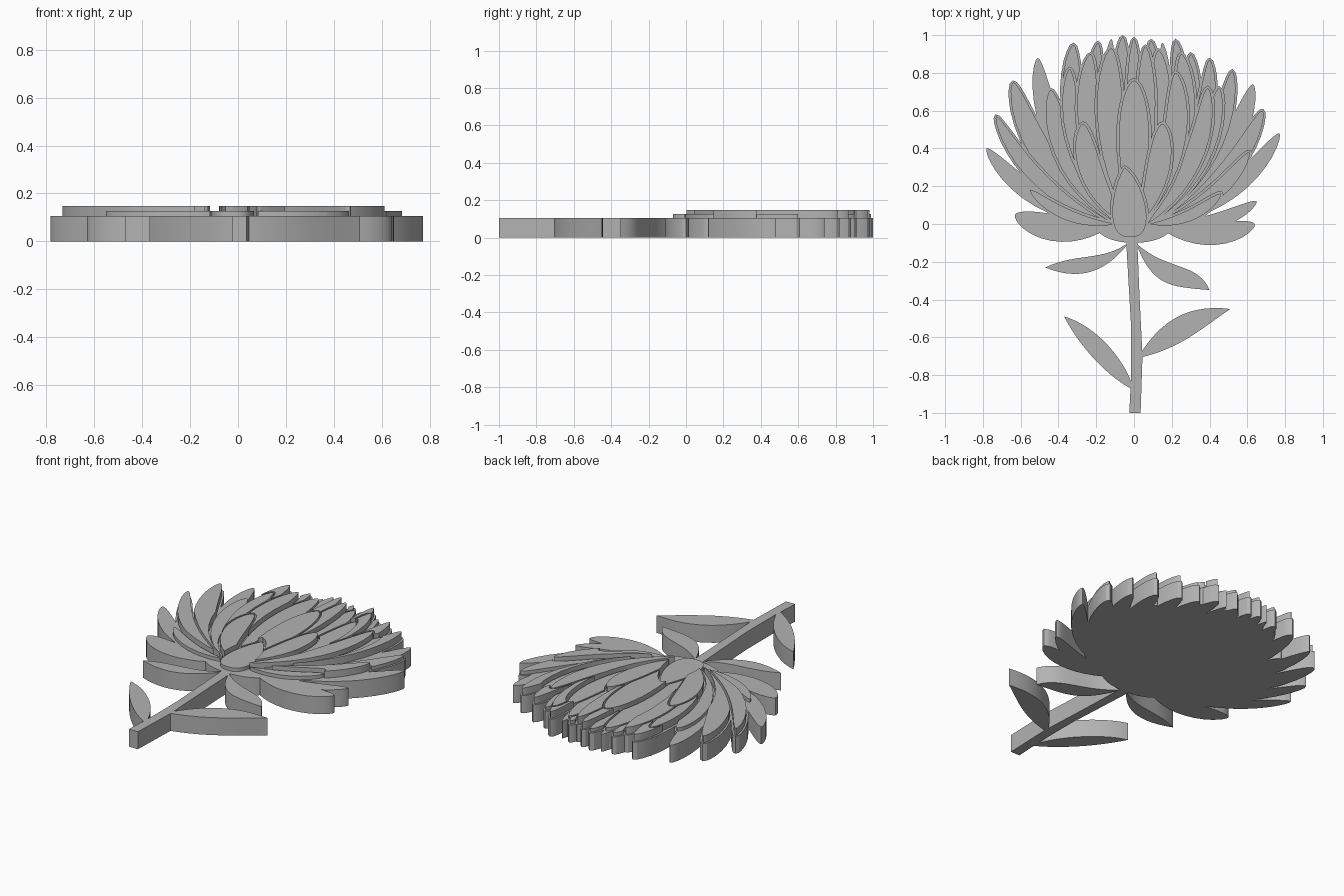
import bpy
import bmesh
import math
from mathutils import Vector
from mathutils.geometry import delaunay_2d_cdt, interpolate_bezier

BASE, LOW, HIGH = .105, .126, .147
GROOVE = .011

default_cube = bpy.data.objects.get("Cube")
if default_cube:
    bpy.data.objects.remove(default_cube, do_unlink=True)

grey = bpy.data.materials.new("plain grey")
grey.use_nodes = True
grey.diffuse_color = (.45, .45, .45, 1)
grey.node_tree.nodes["Principled BSDF"].inputs["Base Color"].default_value = grey.diffuse_color


def petal(tip_x, tip_y, half_width):
    """Outline of a petal that leaves the flower's heart and cups upward."""
    root, tip = Vector((tip_x * .18, 0)), Vector((tip_x, tip_y))
    along = tip - root
    side = Vector((along.y, -along.x))
    bend = .2 * max(-1, min(1, tip_x * 4))
    control = (root + tip) / 2 + side * bend
    left, right = [], []
    steps = 16
    for i in range(1, steps):
        t = (1 - math.cos(math.pi * i / steps)) / 2
        centre = root * (1 - t) ** 2 + control * 2 * t * (1 - t) + tip * t * t
        tangent = (control - root) * (1 - t) + (tip - control) * t
        normal = Vector((-tangent.y, tangent.x)).normalized()
        width = half_width * t ** .9 * (1 - t) ** .6 / .364
        left.append(centre + normal * width)
        right.append(centre - normal * width)
    return [root] + right + [tip] + left[::-1]


def leaf(root, tip, upper, lower):
    """Outline between two curved edges sharing a root and a tip."""
    def edge(handles):
        points = [Vector((*p, 0)) for p in (root, *handles, tip)]
        return [Vector((p[0], p[1])) for p in interpolate_bezier(*points, 16)]
    return edge(upper) + edge(lower)[-2:0:-1]


def ellipse(x, y, rx, ry, count=48):
    angles = [math.tau * i / count for i in range(count)]
    return [Vector((x + rx * math.cos(a), y + ry * math.sin(a))) for a in angles]


def sides(outline):
    return list(zip(outline, outline[1:] + outline[:1]))


def grow(outline, amount):
    """Push an outline outward by a fixed amount."""
    if sum(a.cross(b) for a, b in sides(outline)) < 0:
        outline = outline[::-1]
    grown = []
    for i, point in enumerate(outline):
        before = (point - outline[i - 1]).normalized()
        after = (outline[(i + 1) % len(outline)] - point).normalized()
        run = (before + after).normalized()
        grown.append(point + Vector((run.y, -run.x)) * amount)
    return grown


class Region:
    """A closed outline that can tell whether a point lies in it."""

    def __init__(self, outline):
        self.outline = outline
        self.sides = sides(outline)
        self.x_min, self.x_max = min(p.x for p in outline), max(p.x for p in outline)
        self.y_min, self.y_max = min(p.y for p in outline), max(p.y for p in outline)

    def holds(self, p):
        if not (self.x_min < p.x < self.x_max and self.y_min < p.y < self.y_max):
            return False
        winding = 0
        for a, b in self.sides:
            if (a.y <= p.y) != (b.y <= p.y):
                rising = b.y > a.y
                if ((b - a).cross(p - a) > 0) == rising:
                    winding += 1 if rising else -1
        return winding != 0


def extrude_tiles(name, points, tiles, bottom, top, closed):
    """Object that raises a patch of flat tiles between two heights."""
    bm = bmesh.new()
    used = {i for tile in tiles for i in tile}
    lower = {i: bm.verts.new((*points[i], bottom)) for i in used}
    upper = {i: bm.verts.new((*points[i], top)) for i in used}
    edges = {(t[k - 1], t[k]) for t in tiles for k in range(len(t))}
    for tile in tiles:
        bm.faces.new([upper[i] for i in tile])
        if closed:
            bm.faces.new([lower[i] for i in reversed(tile)])
    for a, b in edges:
        if (b, a) not in edges:
            bm.faces.new((lower[a], lower[b], upper[b], upper[a]))
    mesh = bpy.data.meshes.new(name)
    bm.to_mesh(mesh)
    bm.free()
    mesh.materials.append(grey)
    obj = bpy.data.objects.new(name, mesh)
    bpy.context.collection.objects.link(obj)
    return obj


# Raised petals from the back to the front: tip x, tip y, half width, top
back_petals = [
    (-.06, .99, .05, LOW), (0, .98, .04, HIGH), (.09, .97, .05, LOW),
    (.22, .97, .05, HIGH), (-.19, .96, .05, LOW), (-.32, .95, .06, HIGH),
    (.3, .9, .05, LOW), (.4, .87, .05, HIGH), (.52, .81, .05, HIGH),
    (-.64, .75, .06, HIGH), (-.73, .57, .04, HIGH), (.68, .6, .05, LOW),
]
middle_petals = [
    (-.44, .71, .06, LOW), (-.34, .82, .05, HIGH), (.45, .72, .05, LOW),
    (.61, .38, .04, HIGH), (-.23, .9, .06, HIGH), (.25, .9, .06, HIGH),
    (.13, .92, .06, LOW), (-.12, .93, .07, LOW), (.06, .94, .05, HIGH),
]
front_petals = [
    (.39, .72, .05, HIGH), (.22, .8, .06, LOW), (0, .76, .08, HIGH),
    (-.27, .53, .06, HIGH), (.15, .53, .06, HIGH),
    (-.55, .18, .03, LOW), (.46, .16, .03, LOW),
]
bud = leaf((-.02, -.07), (-.05, .3), [(-.17, -.08), (-.11, .22)], [(.13, -.08), (.06, .22)])
raised = [("raised_petal", petal(x, y, w), top)
          for x, y, w, top in back_petals + middle_petals + front_petals]
raised.append(("bud", bud, LOW))

# Flat outer petals that carry no raised layer, and the solid heart
flat = [petal(*p) for p in [
    (-.63, .05, .07), (-.78, .4, .05), (-.51, .88, .06), (.63, .74, .06),
    (.77, .48, .05), (.65, .12, .04), (.64, 0, .06), (-.12, .98, .04), (.15, .96, .04),
]]
heart = [ellipse(0, .42, .4, .45), ellipse(0, -.01, .2, .09)]

# Stem, sepals and leaves
stem_points = [(-.045, -.03), (-.015, -.55), (-.015, -.8), (-.025, -1),
               (.035, -1), (.045, -.7), (.03, -.4), (.015, -.03)]
greenery = [
    [Vector(p) for p in stem_points],
    leaf((-.02, -.09), (-.47, -.23), [(-.15, -.2), (-.3, -.15)], [(-.12, -.22), (-.25, -.32)]),
    leaf((.01, -.1), (.4, -.35), [(.17, -.25), (.34, -.2)], [(.1, -.34), (.2, -.33)]),
    leaf((0, -.88), (-.37, -.49), [(-.05, -.7), (-.22, -.53)], [(-.12, -.82), (-.27, -.68)]),
    leaf((.02, -.71), (.51, -.45), [(.13, -.52), (.28, -.42)], [(.25, -.66), (.36, -.55)]),
]

# Cut the plane into tiles along every outline
petal_regions = [Region(outline) for name, outline, top in raised]
rim_regions = [Region(grow(outline, GROOVE)) for name, outline, top in raised]
blossom_regions = rim_regions + [Region(outline) for outline in flat + heart]
green_regions = [Region(outline) for outline in greenery]
corners, links = [], []
for region in petal_regions + blossom_regions + green_regions:
    first, count = len(corners), len(region.outline)
    corners += region.outline
    links += [(first + i, first + (i + 1) % count) for i in range(count)]
points, _, tiles, *_ = delaunay_2d_cdt(corners, links, [], 0, .00001, False)

# Give each tile to its part; front petals clear a groove in those behind
blossom_tiles, green_tiles = [], []
raised_tiles = [[] for part in raised]
for tile in tiles:
    a, b, c = (points[i] for i in tile)
    tile = tuple(tile) if (b - a).cross(c - a) > 0 else tuple(reversed(tile))
    middle = (a + b + c) / 3
    if any(region.holds(middle) for region in blossom_regions):
        blossom_tiles.append(tile)
        for i in reversed(range(len(raised))):
            if rim_regions[i].holds(middle):
                if petal_regions[i].holds(middle):
                    raised_tiles[i].append(tile)
                break
    elif any(region.holds(middle) for region in green_regions):
        green_tiles.append(tile)

parts = [extrude_tiles("blossom_base", points, blossom_tiles, 0, BASE, True),
         extrude_tiles("stem_and_leaves", points, green_tiles, 0, BASE, True)]
for (name, outline, top), patch in zip(raised, raised_tiles):
    if patch:
        parts.append(extrude_tiles(name, points, patch, BASE, top, False))

# Smooth the curved walls and keep the rims sharp
bpy.ops.object.select_all(action='DESELECT')
for part in parts:
    part.select_set(True)
bpy.context.view_layer.objects.active = parts[0]
bpy.ops.object.shade_smooth_by_angle(angle=math.radians(30))
